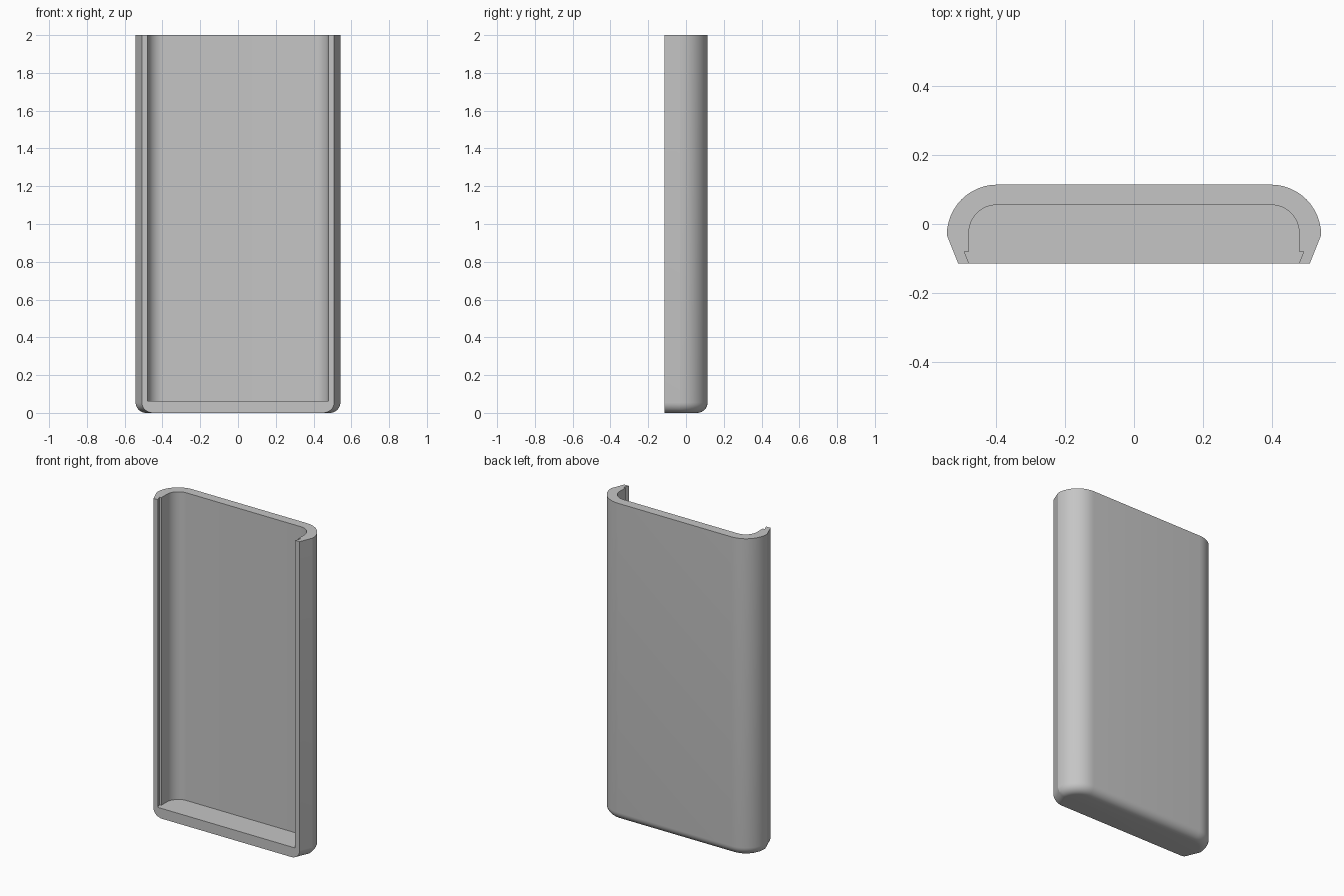
import bpy, bmesh
from math import sin, cos, pi, radians

cube = bpy.data.objects.get("Cube")
if cube:
    bpy.data.objects.remove(cube, do_unlink=True)

FRONT = -0.114
HEIGHT = 2.0
FLOOR = 0.064
EDGE = 0.055
STEPS = 12


def arc(cx, cy, r):
    return [(cx + r * cos(i * pi / 2 / STEPS), cy + r * sin(i * pi / 2 / STEPS))
            for i in range(STEPS + 1)]


def mirrored(half):
    """Open path from the front left edge round the back to the front right."""
    return half + [(-x, y) for x, y in reversed(half)]


def outer_path(inset):
    return mirrored([(0.509 - inset * 1.08, FRONT)] + arc(0.396, -0.032, 0.146 - inset))


# Inner wall with a small undercut groove next to the front opening
inner_path = mirrored([(0.478, FRONT), (0.491, -0.08), (0.478, -0.08)]
                      + arc(0.398, -0.025, 0.08))

bm = bmesh.new()


def ring(path, z):
    return [bm.verts.new((x, y, z)) for x, y in path]


def skin(rings):
    for a, b in zip(rings, rings[1:]):
        for i in range(len(a) - 1):
            bm.faces.new((a[i], a[i + 1], b[i + 1], b[i]))


# Outer shell with a rounded bottom edge
angles = [i * pi / 2 / 8 for i in range(9)]
outer = [ring(outer_path(EDGE * (1 - sin(a))), EDGE * (1 - cos(a))) for a in angles]
outer.append(ring(outer_path(0), HEIGHT))
skin(outer)

# Inner cavity
inner = [ring(inner_path, FLOOR), ring(inner_path, HEIGHT)]
skin(inner)

# Underside, cavity floor, open top rim and flat front frame
bm.faces.new(outer[0])
bm.faces.new(inner[0])
bm.faces.new(outer[-1] + inner[-1][::-1])
bm.faces.new([r[0] for r in reversed(outer)] + [r[-1] for r in outer]
             + [inner[1][-1], inner[0][-1], inner[0][0], inner[1][0]])
bmesh.ops.recalc_face_normals(bm, faces=bm.faces[:])

mesh = bpy.data.meshes.new("sleeve_case")
bm.to_mesh(mesh)
bm.free()
case = bpy.data.objects.new("sleeve_case", mesh)
bpy.context.collection.objects.link(case)

# Plain grey plastic
grey = bpy.data.materials.new("grey_plastic")
grey.use_nodes = True
colour = (0.56, 0.56, 0.56, 1)
grey.diffuse_color = colour
grey.node_tree.nodes["Principled BSDF"].inputs["Base Color"].default_value = colour
mesh.materials.append(grey)

bpy.ops.object.select_all(action='DESELECT')
case.select_set(True)
bpy.context.view_layer.objects.active = case
bpy.ops.object.shade_smooth_by_angle(angle=radians(20))
